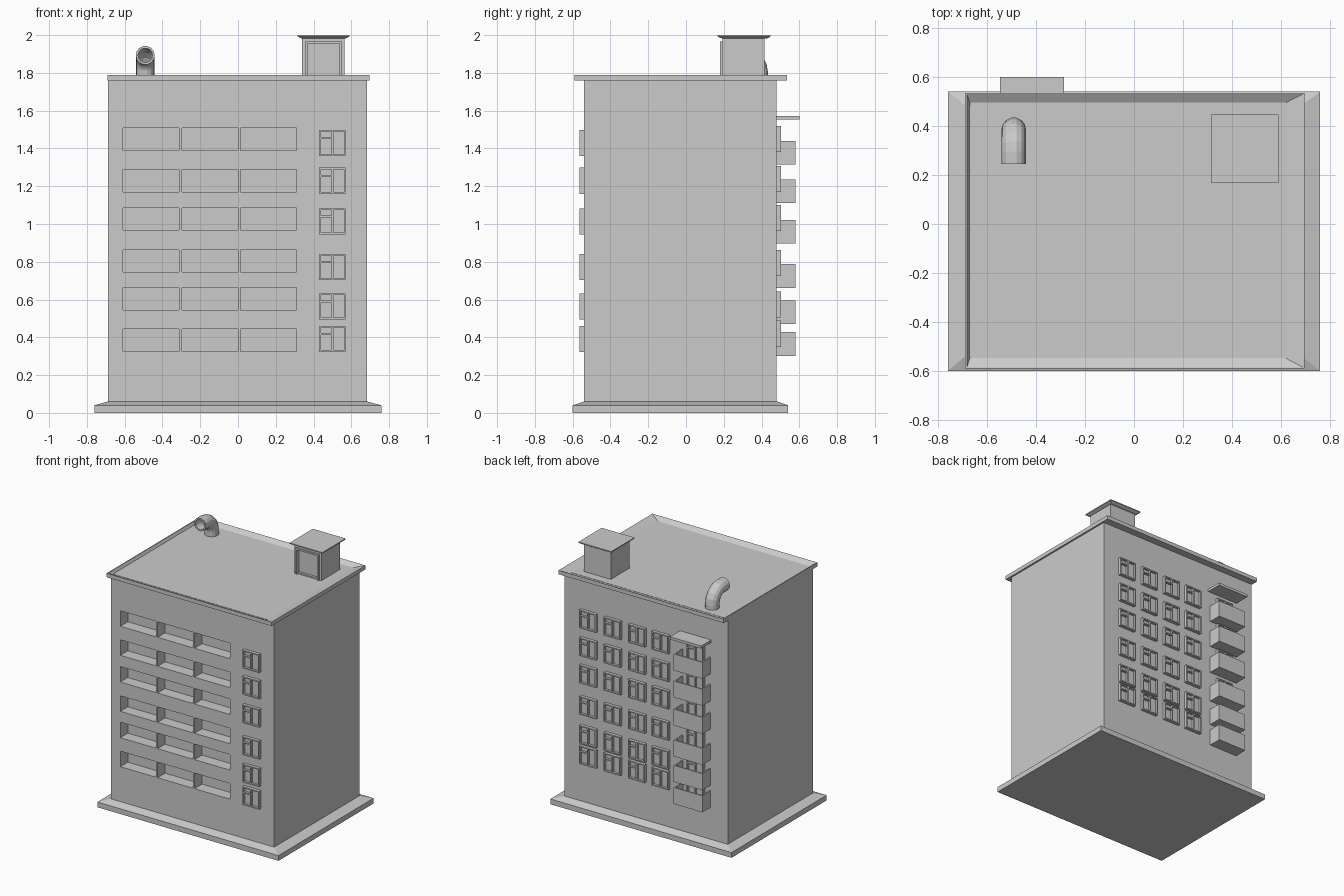
import bpy, bmesh
from math import sin, cos, pi
from mathutils import Vector

if "Cube" in bpy.data.objects:
    bpy.data.objects.remove(bpy.data.objects["Cube"])


def finish(name, bm):
    bmesh.ops.recalc_face_normals(bm, faces=bm.faces[:])
    me = bpy.data.meshes.new(name)
    bm.to_mesh(me)
    bm.free()
    ob = bpy.data.objects.new(name, me)
    bpy.context.collection.objects.link(ob)
    return ob


def loft(bm, rects, caps=True):
    """Join rectangles (x0, x1, y0, y1, z) in order."""
    rings = [[bm.verts.new(p) for p in ((a, c, z), (b, c, z), (b, d, z), (a, d, z))]
             for a, b, c, d, z in rects]
    for r, s in zip(rings, rings[1:]):
        for i in range(4):
            j = (i + 1) % 4
            bm.faces.new((r[i], r[j], s[j], s[i]))
    if caps:
        bm.faces.new(rings[0][::-1])
        bm.faces.new(rings[-1])


def box(bm, x0, x1, y0, y1, z0, z1):
    y0, y1 = sorted((y0, y1))
    x0, x1 = sorted((x0, x1))
    loft(bm, [(x0, x1, y0, y1, z0), (x0, x1, y0, y1, z1)])


def cut(ob, bm):
    cutter = finish("cutter", bm)
    cutter.hide_render = True
    mod = ob.modifiers.new("cut", 'BOOLEAN')
    mod.operation, mod.solver, mod.object = 'DIFFERENCE', 'EXACT', cutter
    bpy.context.view_layer.objects.active = ob
    bpy.ops.object.modifier_apply(modifier=mod.name)
    bpy.data.objects.remove(cutter)


def window(bm, xc, wall, z, side):
    """Casement window on a wall facing side (-1 front, 1 back); z is its sill."""
    w, h, t, out = 0.07, 0.138, 0.009, wall + side * 0.023
    def bar(u0, u1, v0, v1, y):
        box(bm, xc - side * u0, xc - side * u1, wall - side * 0.005, y, z + v0, z + v1)
    bar(-w, -w + t, 0, h, out)
    bar(w - t, w, 0, h, out)
    bar(-w + t, w - t, 0, t, out)
    bar(-w + t, w - t, h - t, h, out)
    bar(-0.005, 0.005, t, h - t, out)
    bar(-w + t, -0.005, 0.09, 0.099, out)
    bar(-w + t, w - t, t, h - t, wall + side * 0.006)


# plinth with sloped top
bm = bmesh.new()
loft(bm, [(-.76, .76, -.6, .54, 0), (-.76, .76, -.6, .54, .04), (-.69, .685, -.54, .485, .06)])
finish("plinth", bm)

# main block with recessed loggias
bm = bmesh.new()
box(bm, -.687, .682, -.54, .48, .05, 1.77)
block = finish("main_block", bm)
bm = bmesh.new()
for z in (1.39, 1.17, .967, .745, .545, .325):
    for x in (-.61, -.297, .013):
        box(bm, x, x + .298, -.6, -.45, z, z + .118)
cut(block, bm)

# roof slab with sloped shallow tray
bm = bmesh.new()
loft(bm, [(-.69, .695, -.59, .535, 1.76), (-.69, .695, -.59, .535, 1.79),
          (-.682, .69, -.585, .531, 1.79), (-.67, .62, -.548, .495, 1.768)])
finish("roof", bm)

# stair windows on the front
bm = bmesh.new()
for z in (1.36, 1.16, .945, .703, .495, .323):
    window(bm, .5, -.54, z, -1)
finish("front_windows", bm)

# back windows, including the balcony doors' glazing
bm = bmesh.new()
for z in (1.38, 1.17, .962, .725, .505, .35):
    for x in (.475, .27, .065, -.133, -.425):
        window(bm, x, .48, z, 1)
finish("back_windows", bm)

# balconies: floor and three parapet walls
bm = bmesh.new()
X0, X1, Y0, Y1, T = -.543, -.303, .475, .58, .01
for z in (1.315, 1.11, .897, .662, .47, .302):
    top = z + .125
    box(bm, X0, X1, Y0, Y1, z, z + T)
    box(bm, X0, X0 + T, Y0, Y1, z + T, top)
    box(bm, X1 - T, X1, Y0, Y1, z + T, top)
    box(bm, X0 + T, X1 - T, Y1 - T, Y1, z + T, top)
finish("balconies", bm)

# canopy over the top balcony
bm = bmesh.new()
box(bm, -.547, -.285, .475, .6, 1.553, 1.573)
finish("balcony_canopy", bm)

# rooftop hut with recessed door
bm = bmesh.new()
box(bm, .34, .565, .192, .415, 1.76, 1.985)
hut = finish("roof_hut", bm)
bm = bmesh.new()
box(bm, .367, .538, .15, .21, 1.78, 1.955)
cut(hut, bm)
bm = bmesh.new()
fy0, fy1 = .18, .2
box(bm, .355, .367, fy0, fy1, 1.765, 1.967)
box(bm, .538, .55, fy0, fy1, 1.765, 1.967)
box(bm, .367, .538, fy0, fy1, 1.955, 1.967)
finish("hut_door_frame", bm)
bm = bmesh.new()
loft(bm, [(.335, .57, .19, .43, 1.982), (.315, .59, .168, .447, 1.992), (.315, .59, .168, .447, 2.0)])
finish("hut_roof", bm)

# bent vent pipe, hollow at the mouth
bm = bmesh.new()
N, R, BEND = 14, .05, .09
path = [((.385, 1.76), 0)]
for i in range(6):
    a = i / 5 * pi / 2
    path.append(((.385 - BEND * (1 - cos(a)), 1.803 + BEND * sin(a)), a))
path.append(((.245, 1.893), pi / 2))


def ring(p, a, r):
    side, up = Vector((1, 0, 0)), Vector((0, cos(a), sin(a)))
    c = Vector((-.491, p[0], p[1]))
    return [bm.verts.new(c + side * r * cos(2 * pi * k / N) + up * r * sin(2 * pi * k / N))
            for k in range(N)]


rings = [ring(p, a, R) for p, a in path] + [ring(p, a, R - .012) for p, a in path[::-1]]
for r, s in zip(rings, rings[1:] + rings[:1]):
    for k in range(N):
        j = (k + 1) % N
        bm.faces.new((r[k], r[j], s[j], s[k]))
finish("vent_pipe", bm)
